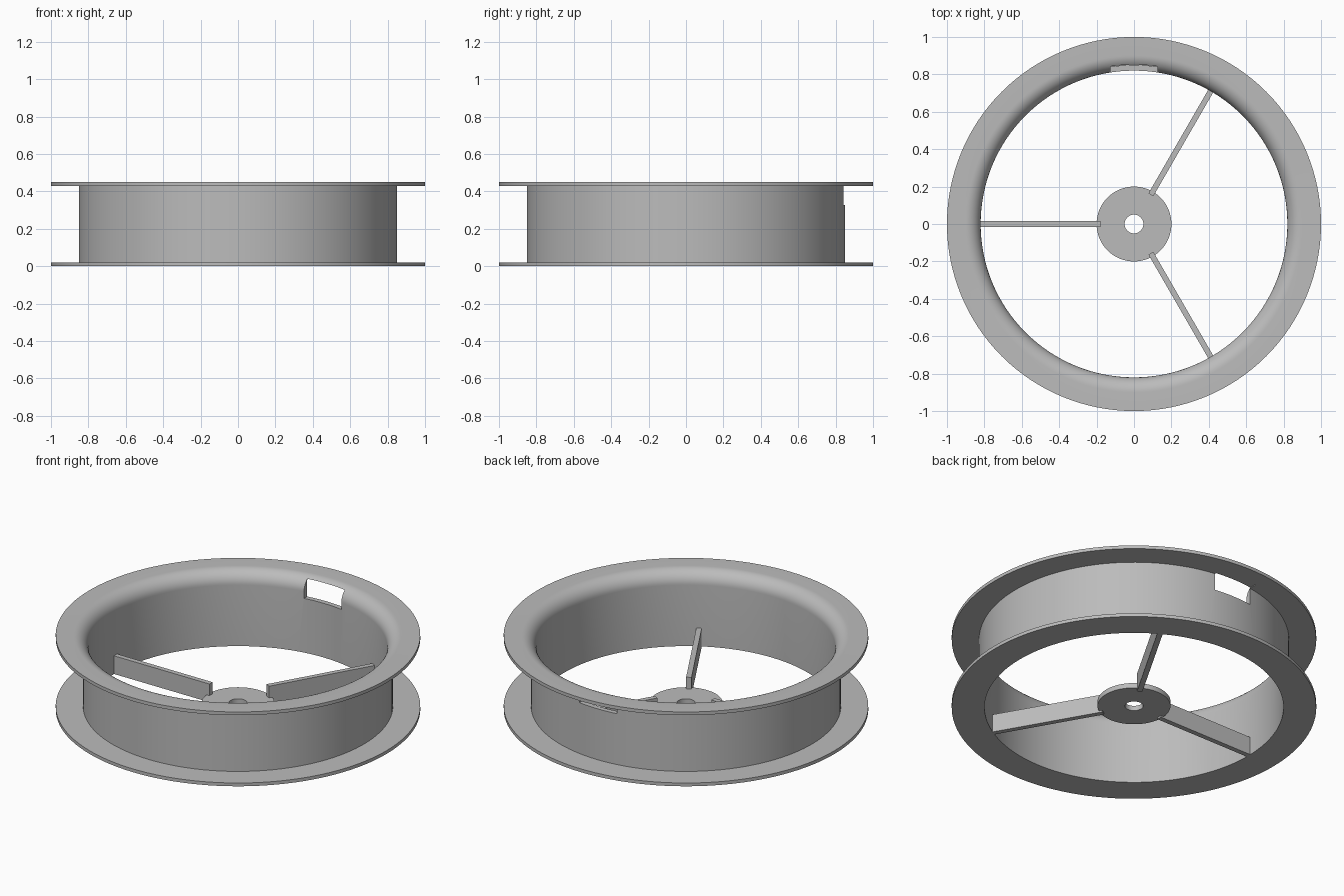
import bpy, bmesh, math
from mathutils import Matrix, Vector

cube = bpy.data.objects.get("Cube")
if cube:
    bpy.data.objects.remove(cube)

SEGMENTS = 128
GREY = (0.5, 0.5, 0.5, 1)

grey = bpy.data.materials.new("plain grey")
grey.use_nodes = True
grey.diffuse_color = GREY
grey.node_tree.nodes["Principled BSDF"].inputs["Base Color"].default_value = GREY


def add_object(name, bm):
    bmesh.ops.recalc_face_normals(bm, faces=bm.faces[:])
    mesh = bpy.data.meshes.new(name)
    bm.to_mesh(mesh)
    bm.free()
    mesh.materials.append(grey)
    obj = bpy.data.objects.new(name, mesh)
    bpy.context.collection.objects.link(obj)
    return obj


def revolve(name, profile):
    """Spin a closed (radius, height) outline about z."""
    bm = bmesh.new()
    verts = [bm.verts.new((r, 0, z)) for r, z in profile]
    edges = [bm.edges.new((a, b)) for a, b in zip(verts, verts[1:] + verts[:1])]
    bmesh.ops.spin(bm, geom=verts + edges, cent=(0, 0, 0), axis=(0, 0, 1),
                   angle=math.tau, steps=SEGMENTS, use_merge=True)
    bmesh.ops.remove_doubles(bm, verts=bm.verts[:], dist=1e-5)
    return add_object(name, bm)


def box(name, low, high, turn=0):
    """Box between two corners, turned about z."""
    low, high = Vector(low), Vector(high)
    bm = bmesh.new()
    bmesh.ops.create_cube(bm, size=1, matrix=Matrix.Rotation(turn, 4, "Z")
                          @ Matrix.Translation((low + high) / 2)
                          @ Matrix.Diagonal((*(high - low), 1)))
    return add_object(name, bm)


def shade(obj):
    bpy.ops.object.select_all(action="DESELECT")
    obj.select_set(True)
    bpy.context.view_layer.objects.active = obj
    bpy.ops.object.shade_smooth_by_angle(angle=math.radians(30))


# Rim: straight wall, two thin flanges, rounded upper inner edge
INNER, WALL, OUTER = 0.82, 0.85, 1.0
HEIGHT, FLANGE, FILLET = 0.45, 0.02, 0.08
lip = [(INNER + FILLET * (1 - math.cos(a)), HEIGHT - FILLET * (1 - math.sin(a)))
       for a in (math.pi / 2 * i / 12 for i in range(13))]
rim = revolve("rim", [(INNER, 0)] + lip + [
    (OUTER, HEIGHT), (OUTER, HEIGHT - FLANGE), (WALL, HEIGHT - FLANGE),
    (WALL, FLANGE), (OUTER, FLANGE), (OUTER, 0)])

# Slot through the back of the wall, just under the upper flange
cutter = box("slot_cutter", (-0.125, 0.75, 0.328), (0.125, 0.89, 0.434))
cut = rim.modifiers.new("slot", "BOOLEAN")
cut.operation = "DIFFERENCE"
cut.solver = "EXACT"
cut.object = cutter
bpy.context.view_layer.objects.active = rim
bpy.ops.object.modifier_apply(modifier=cut.name)
bpy.data.objects.remove(cutter)
shade(rim)

# Hub disc with a centre hole
hub = revolve("hub", [(0.05, 0.01), (0.05, 0.04), (0.2, 0.04), (0.2, 0.01)])
shade(hub)

# Three upright flat spokes
for i, name in enumerate(("left_back_spoke", "right_spoke", "left_front_spoke")):
    box(name, (0.18, -0.015, 0), (0.825, 0.015, 0.11),
        math.radians(60 + 120 * i))
